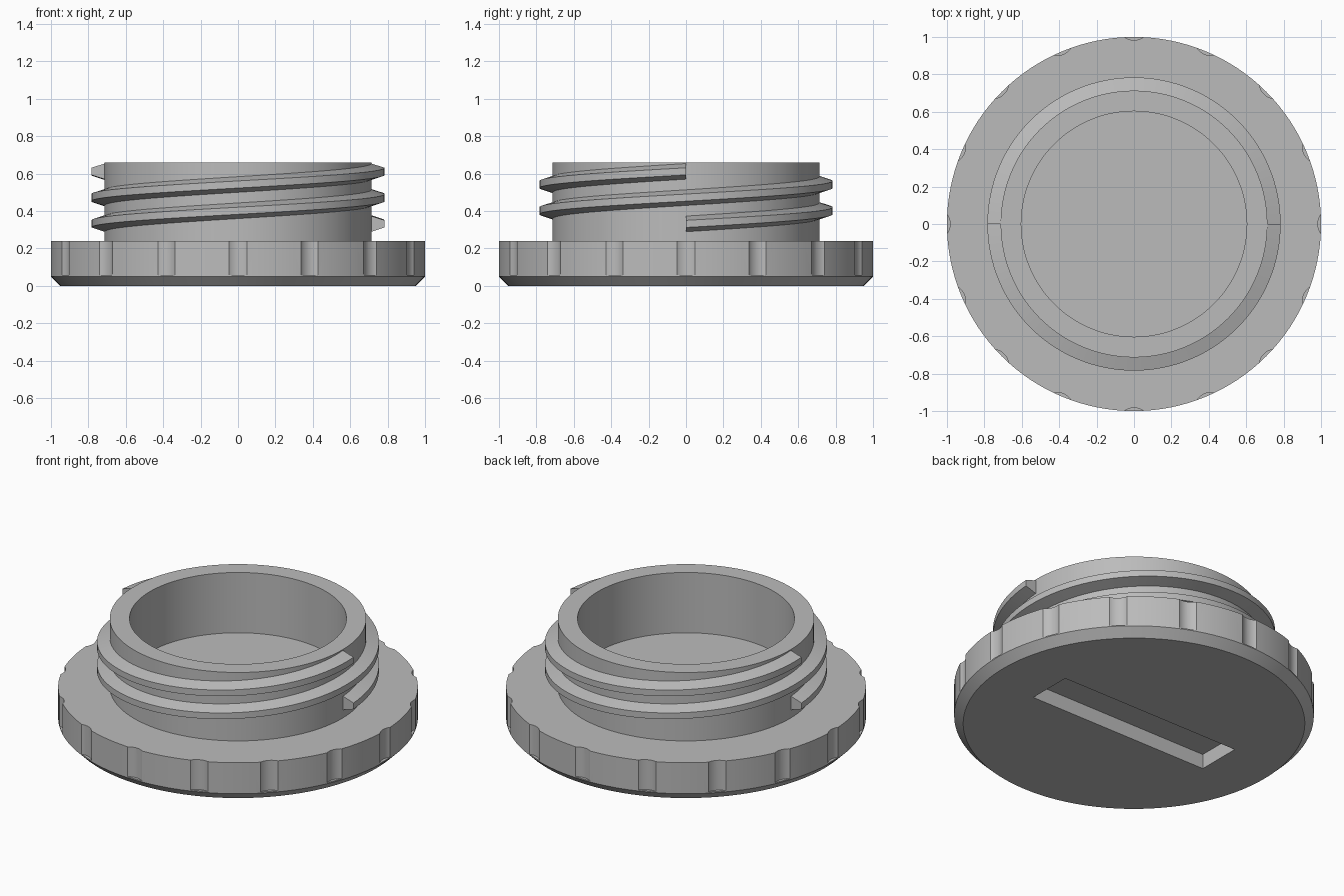
import bpy, bmesh
from math import sin, cos, pi, tau
from mathutils import Matrix

if "Cube" in bpy.data.objects:
    bpy.data.objects.remove(bpy.data.objects["Cube"], do_unlink=True)

SEGMENTS = 128
NOTCHES = 16

grey = bpy.data.materials.new("grey plastic")
grey.use_nodes = True
GREY = (0.5, 0.5, 0.5, 1)
grey.diffuse_color = GREY
grey.node_tree.nodes["Principled BSDF"].inputs["Base Color"].default_value = GREY


def make_object(name, bm):
    bmesh.ops.recalc_face_normals(bm, faces=bm.faces)
    mesh = bpy.data.meshes.new(name)
    bm.to_mesh(mesh)
    bm.free()
    mesh.materials.append(grey)
    obj = bpy.data.objects.new(name, mesh)
    bpy.context.collection.objects.link(obj)
    return obj


def activate(obj):
    bpy.ops.object.select_all(action='DESELECT')
    obj.select_set(True)
    bpy.context.view_layer.objects.active = obj


def smooth(obj):
    activate(obj)
    bpy.ops.object.shade_smooth_by_angle(angle=pi / 7)


def cut(obj, cutter):
    cutter.hide_render = True
    mod = obj.modifiers.new("cut", 'BOOLEAN')
    mod.operation = 'DIFFERENCE'
    mod.solver = 'EXACT'
    mod.object = cutter
    activate(obj)
    bpy.ops.object.modifier_apply(modifier=mod.name)
    bpy.data.objects.remove(cutter, do_unlink=True)


def lathe(name, profile):
    """Spin an (r, z) profile about z and close both ends with flat discs."""
    bm = bmesh.new()
    verts = [bm.verts.new((r, 0, z)) for r, z in profile]
    edges = [bm.edges.new(pair) for pair in zip(verts, verts[1:])]
    bmesh.ops.spin(bm, geom=verts + edges, cent=(0, 0, 0), axis=(0, 0, 1),
                   angle=tau, steps=SEGMENTS, use_merge=True)
    bmesh.ops.remove_doubles(bm, verts=bm.verts, dist=1e-5)
    bmesh.ops.holes_fill(bm, edges=[e for e in bm.edges if e.is_boundary])
    return make_object(name, bm)


def thread(name, start):
    """One full turn of a tapered ridge, with flat ends."""
    section = [(0.70, -0.046), (0.784, -0.019), (0.784, 0.019), (0.70, 0.046)]
    bm = bmesh.new()
    rings = []
    for i in range(SEGMENTS + 1):
        turn = i / SEGMENTS
        a = start + turn * tau
        z = 0.331 + 0.281 * turn
        rings.append([bm.verts.new((r * cos(a), r * sin(a), z + h)) for r, h in section])
    for low, high in zip(rings, rings[1:]):
        for k in range(4):
            n = (k + 1) % 4
            bm.faces.new((low[k], low[n], high[n], high[k]))
    bm.faces.new(rings[0])
    bm.faces.new(rings[-1])
    return make_object(name, bm)


# Cap body: chamfered flange, hollow neck and raised inner floor
cap = lathe("cap_body", [(0.95, 0), (1, 0.05), (1, 0.24), (0.713, 0.24),
                         (0.713, 0.66), (0.603, 0.66), (0.603, 0.29)])

# Rounded grip notches around the rim
bm = bmesh.new()
for i in range(NOTCHES):
    a = tau * i / NOTCHES
    bmesh.ops.create_cone(bm, cap_ends=True, segments=48, radius1=0.086, radius2=0.086,
                          depth=0.3, matrix=Matrix.Translation((1.069 * cos(a), 1.069 * sin(a), 0.207)))
cut(cap, make_object("notch_cutter", bm))

# Coin slot underneath
bm = bmesh.new()
bmesh.ops.create_cube(bm, size=1, matrix=Matrix.Diagonal((1.23, 0.276, 0.18, 1)))
cut(cap, make_object("slot_cutter", bm))
smooth(cap)

# Two interleaved screw threads
for name, start in (("thread_a", 0), ("thread_b", pi)):
    smooth(thread(name, start))
